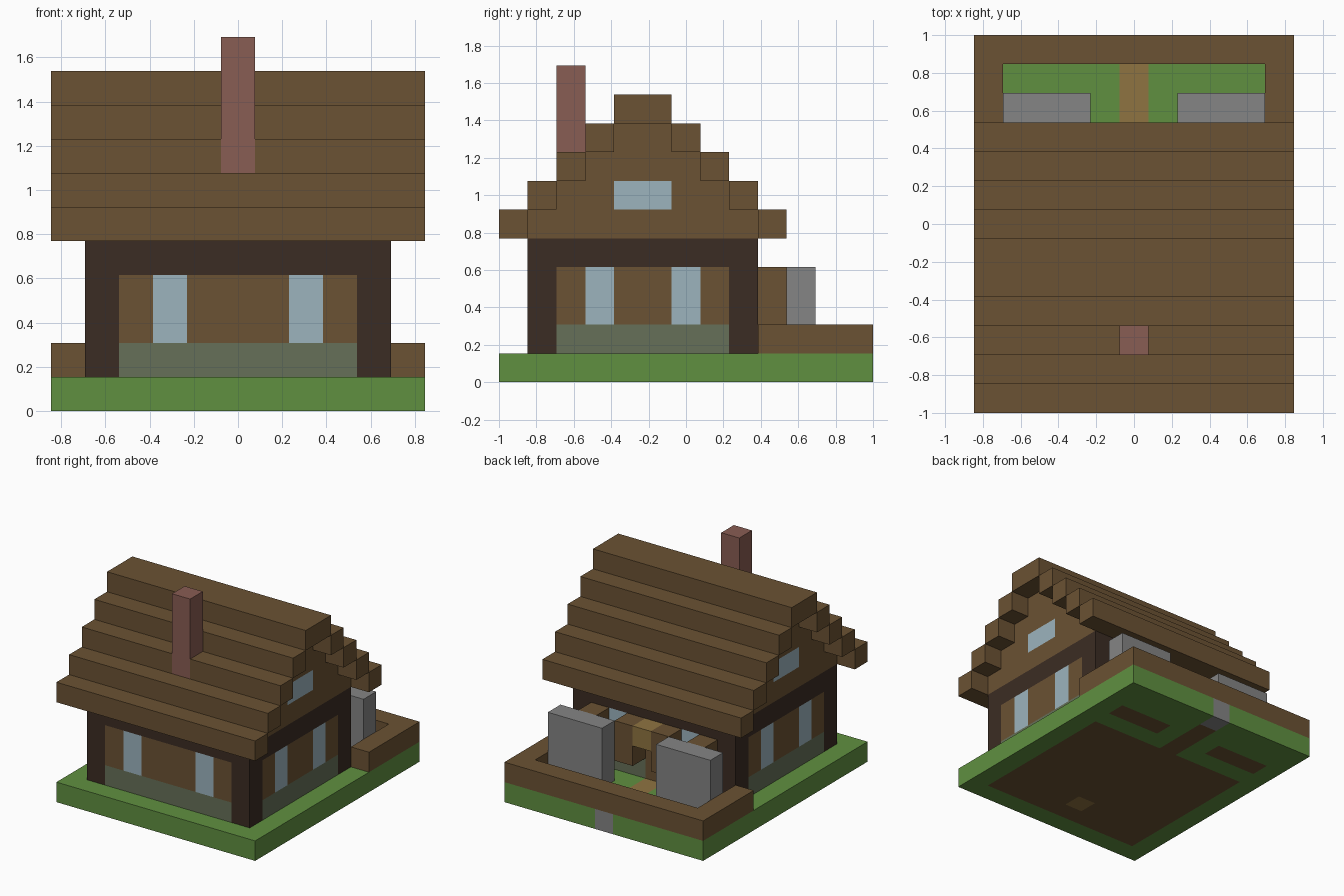
import bpy
import bmesh
from itertools import product
from mathutils import Vector

cube = bpy.data.objects.get("Cube")
if cube:
    bpy.data.objects.remove(cube, do_unlink=True)

# Block size and grid origin
U = 2 / 13
ORIGIN = Vector((-5.5 * U, -1, 0))

# Materials, from display colours to linear
def linear(c):
    c /= 255
    return c / 12.92 if c <= 0.04045 else ((c + 0.055) / 1.055) ** 2.4

def material(name, *rgb):
    m = bpy.data.materials.new(name)
    col = [linear(c) for c in rgb] + [1]
    m.use_nodes = True
    m.diffuse_color = col
    bsdf = m.node_tree.nodes["Principled BSDF"]
    bsdf.inputs["Base Color"].default_value = col
    bsdf.inputs["Roughness"].default_value = 0.9
    return m

WOOD = material("wood_brown", 107, 82, 51)
DARK = material("dark_timber", 59, 44, 35)
GRASS = material("grass_green", 96, 144, 64)
STONE = material("stone_grey", 133, 133, 133)
GLASS = material("pale_glass", 156, 180, 190)
BRICK = material("brick_red", 137, 93, 83)
MOSS = material("mossy_stone", 102, 112, 88)
STRAW = material("straw_tan", 143, 116, 65)

AXES = [(1, 0, 0), (0, 1, 0), (0, 0, 1)]

def span(a, b):
    """Block numbers from a to b, both included."""
    return range(a, b + 1)

def blocks(i, j, k):
    return set(product(i, j, k))

def build(name, cells, colour):
    """Join blocks into one shell; colour is a material or a rule."""
    bm = bmesh.new()
    mats = []
    for cell in cells:
        centre = Vector(cell) + Vector((0.5, 0.5, 0.5))
        for a, sign in product(range(3), (-1, 1)):
            n = Vector(AXES[a]) * sign
            if tuple(int(c) for c in Vector(cell) + n) in cells:
                continue
            u = Vector(AXES[(a + 1) % 3])
            v = n.cross(u)
            corners = [centre + (n + u * p + v * q) / 2
                       for p, q in ((-1, -1), (1, -1), (1, 1), (-1, 1))]
            face = bm.faces.new([bm.verts.new(ORIGIN + c * U) for c in corners])
            m = colour(cell, n) if callable(colour) else colour
            if m not in mats:
                mats.append(m)
            face.material_index = mats.index(m)
    bmesh.ops.remove_doubles(bm, verts=bm.verts, dist=U / 100)
    bmesh.ops.dissolve_limit(bm, angle_limit=0.01, verts=bm.verts,
                             edges=bm.edges, delimit={'MATERIAL'})
    mesh = bpy.data.meshes.new(name)
    bm.to_mesh(mesh)
    bm.free()
    for m in mats:
        mesh.materials.append(m)
    obj = bpy.data.objects.new(name, mesh)
    bpy.context.collection.objects.link(obj)
    return obj

# Ground slab with floor, hearth, path and pillar footings
def ground_colour(cell, n):
    i, j, k = cell
    if (i, j) == (5, 2):
        return STRAW
    if i in span(1, 9) and j in span(1, 8):
        return WOOD
    if i == 5 and j == 12:
        return STONE
    if i == 5 and j > 8:
        return STRAW if n.z > 0 else WOOD
    if j == 10 and i in (1, 2, 3, 7, 8, 9):
        return WOOD
    return GRASS

build("ground", blocks(span(0, 10), span(0, 12), [0]), ground_colour)

# House body: timber frame, stone footing, plank panels, windows and door
def wall_colour(cell, n):
    i, j, k = cell
    if n.x:
        post, window = j in (1, 8), j in (3, 6)
    else:
        post, window = i in (1, 9), i in (3, 7)
    if k == 4 or post:
        return DARK
    if n.y > 0 and i == 5:
        return WOOD
    if k == 1:
        return MOSS
    return GLASS if window else WOOD

build("house_walls", blocks(span(1, 9), span(1, 8), span(1, 4)), wall_colour)

# Stepped gable with an attic window at each end
gable = set()
for s in range(4):
    gable |= blocks(span(1, 9), span(1 + s, 8 - s), [5 + s])

def gable_colour(cell, n):
    return GLASS if n.x and cell[2] == 6 and cell[1] in (4, 5) else WOOD

build("gable", gable, gable_colour)

# Stepped roof, with a gap where the chimney passes through
chimney = blocks([5], [2], span(7, 10))
for s in range(5):
    course = blocks(span(0, 10), {s, 9 - s}, [5 + s])
    build(f"roof_course_{s + 1}", course - chimney, WOOD)
build("chimney", chimney, BRICK)

# Low garden wall around the rear yard
garden = blocks((0, 10), span(9, 12), [1]) | blocks(span(0, 10), [12], [1])
build("garden_wall", garden, WOOD)

# Rear pillars and window surrounds, mirrored left and right
for side, mirror in (("left", False), ("right", True)):
    def place(cols):
        return [10 - c if mirror else c for c in cols]
    build(f"{side}_pillar", blocks(place((7, 8, 9)), [10], span(1, 3)), STONE)
    surround = blocks(place((6, 8)), [9], (2, 3)) | blocks(place([7]), [9], [2])
    build(f"{side}_window_surround", surround, WOOD)

# Canopy over the rear door
build("door_canopy", blocks([5], [9], [3]), STRAW)
